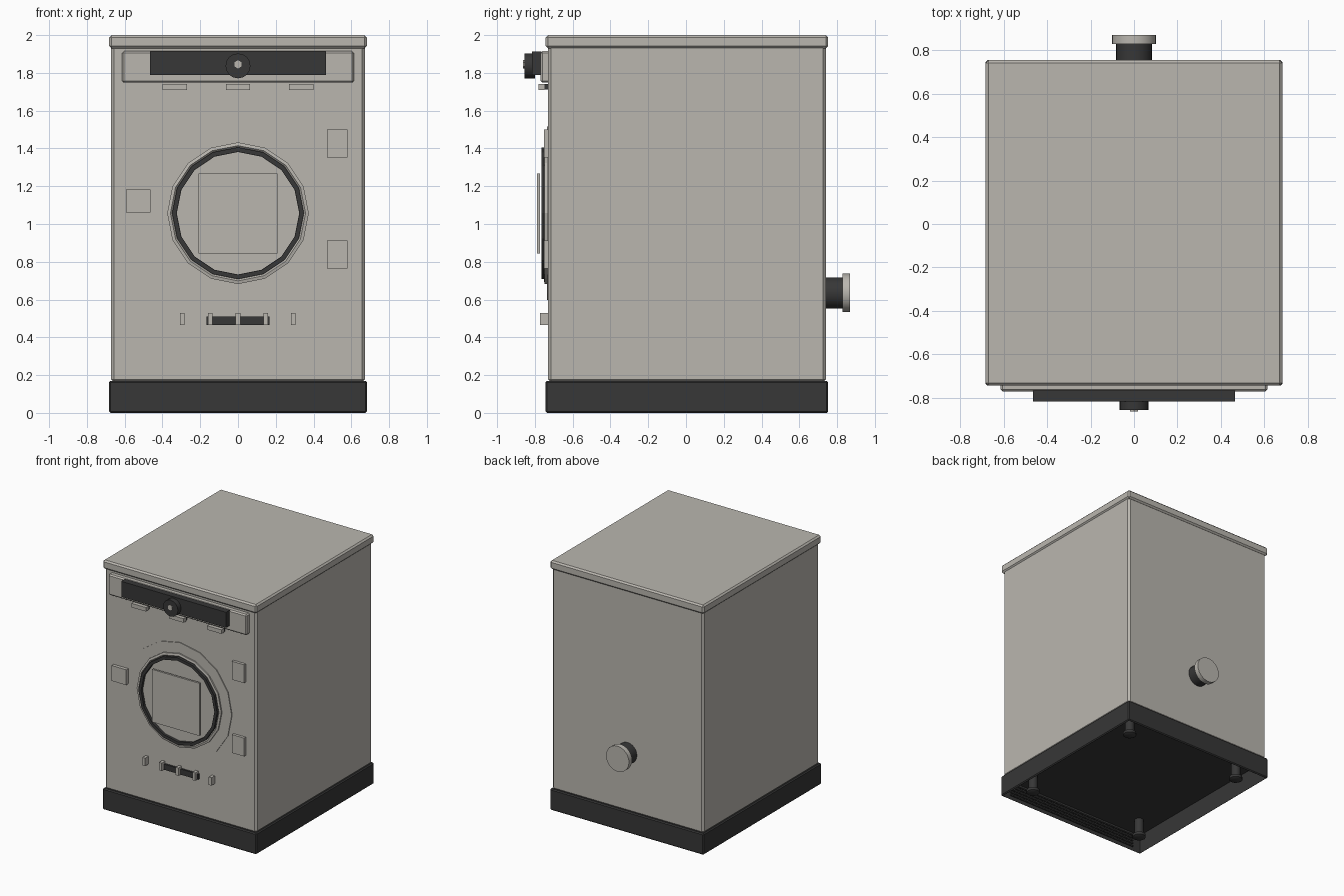
import bpy, math

old = bpy.data.objects.get("Cube")
if old:
    bpy.data.objects.remove(old, do_unlink=True)


def material(name, rgb):
    m = bpy.data.materials.new(name)
    m.use_nodes = True
    m.diffuse_color = (*rgb, 1)
    m.node_tree.nodes["Principled BSDF"].inputs["Base Color"].default_value = (*rgb, 1)
    return m


BEIGE = material("warm grey enamel", (0.49, 0.47, 0.43))
DARK = material("charcoal plastic", (0.038, 0.038, 0.038))


def box(name, xs, ys, zs, mat, bevel=0.0):
    """Box given by its extents on each axis."""
    spans = (xs, ys, zs)
    bpy.ops.mesh.primitive_cube_add(size=1, location=[(a + b) / 2 for a, b in spans])
    ob = bpy.context.object
    ob.name = name
    ob.scale = [b - a for a, b in spans]
    bpy.ops.object.transform_apply(location=False, rotation=False, scale=True)
    ob.data.materials.append(mat)
    if bevel:
        mod = ob.modifiers.new("edge_bevel", "BEVEL")
        mod.width = bevel
        mod.segments = 1
    return ob


def lathe(name, profile, sides, centre, mat, axis="y"):
    """Turn (radius, position) points about an axis; x and z (or x and y) from centre."""
    verts, faces = [], []
    for r, t in profile:
        for i in range(sides):
            a = math.tau * i / sides
            u, v = centre[0] + r * math.sin(a), centre[1] + r * math.cos(a)
            verts.append((u, t, v) if axis == "y" else (u, v, t))
    for k in range(len(profile) - 1):
        for i in range(sides):
            j = (i + 1) % sides
            faces.append((k * sides + i, k * sides + j, (k + 1) * sides + j, (k + 1) * sides + i))
    last = (len(profile) - 1) * sides
    faces.append(tuple(range(sides)))
    faces.append(tuple(last + i for i in range(sides)))
    me = bpy.data.meshes.new(name)
    me.from_pydata(verts, [], faces)
    ob = bpy.data.objects.new(name, me)
    bpy.context.collection.objects.link(ob)
    me.materials.append(mat)
    bpy.ops.object.select_all(action="DESELECT")
    ob.select_set(True)
    bpy.context.view_layer.objects.active = ob
    bpy.ops.object.mode_set(mode="EDIT")
    bpy.ops.mesh.select_all(action="SELECT")
    bpy.ops.mesh.normals_make_consistent(inside=False)
    bpy.ops.object.mode_set(mode="OBJECT")
    return ob


# Cabinet, lid and plinth
box("cabinet", (-0.672, 0.672), (-0.73, 0.74), (0.162, 1.95), BEIGE, 0.016)
box("lid", (-0.682, 0.682), (-0.743, 0.753), (1.93, 2.0), BEIGE, 0.012)
plinth = box("plinth", (-0.682, 0.682), (-0.743, 0.753), (0, 0.17), DARK, 0.008)

# Thin-walled hollow under the plinth
hollow = box("plinth_hollow_cutter", (-0.672, 0.672), (-0.733, 0.743), (-0.1, 0.155), DARK)
hollow.hide_render = True
hollow.hide_set(True)
cut = plinth.modifiers.new("hollow", "BOOLEAN")
cut.object = hollow
cut.operation = "DIFFERENCE"

# Ribs on the inner front wall, and feet
for i in range(5):
    z = 0.03 + 0.024 * i
    box("plinth_rib", (-0.6, 0.6), (-0.735, -0.723), (z, z + 0.01), DARK)
for sx in (-1, 1):
    for y in (-0.56, 0.57):
        lathe("foot", [(0.035, 0.0), (0.05, 0.008), (0.05, 0.03), (0.035, 0.03),
                       (0.035, 0.16)], 12, (sx * 0.52, y), DARK, "z")

# Control panel with dial
box("control_panel", (-0.614, 0.614), (-0.77, -0.72), (1.748, 1.915), BEIGE, 0.01)
box("control_display", (-0.465, 0.465), (-0.815, -0.765), (1.79, 1.914), DARK)
lathe("dial", [(0.066, -0.80), (0.066, -0.855)], 16, (0, 1.837), DARK)
lathe("dial_cap", [(0.022, -0.85), (0.022, -0.862)], 6, (0, 1.845), BEIGE)

# Tabs under the control panel
for x in (-0.335, 0, 0.335):
    box("panel_tab", (x - 0.064, x + 0.064), (-0.78, -0.75), (1.71, 1.742), BEIGE)
    box("panel_tab_base", (x - 0.06, x + 0.06), (-0.75, -0.72), (1.712, 1.74), DARK)

# Round door: flat surround, dished rim, seal ring and recessed face
DOOR = (0, 1.057)
lathe("door_surround", [(0.46, -0.72), (0.46, -0.737)], 16, DOOR, BEIGE)
lathe("door_rim", [(0.375, -0.73), (0.375, -0.748), (0.358, -0.752), (0.345, -0.739)],
      16, DOOR, BEIGE)
lathe("door_seal", [(0.349, -0.735), (0.349, -0.764), (0.325, -0.764), (0.325, -0.741)],
      16, DOOR, DARK)
lathe("door_face", [(0.324, -0.735), (0.324, -0.744)], 16, DOOR, BEIGE)
box("door_window_plate", (-0.21, 0.21), (-0.79, -0.774), (0.845, 1.267), BEIGE)

# Hinges and latch
box("latch", (-0.592, -0.462), (-0.757, -0.72), (1.06, 1.183), BEIGE)
for z in (0.765, 1.353):
    box("hinge", (0.472, 0.58), (-0.752, -0.72), (z, z + 0.147), BEIGE)

# Lower grille with small pegs
box("grille_bar", (-0.168, 0.168), (-0.745, -0.72), (0.465, 0.51), DARK)
for x in (-0.295, -0.148, 0, 0.148, 0.293):
    box("grille_peg", (x - 0.012, x + 0.012), (-0.772, -0.72), (0.465, 0.528), BEIGE)

# Rear outlet
lathe("outlet_pipe", [(0.083, 0.73), (0.083, 0.835)], 24, (0, 0.635), DARK)
lathe("outlet_cap", [(0.102, 0.828), (0.102, 0.868)], 24, (0, 0.635), BEIGE)
for ob in bpy.data.objects:
    if ob.name.startswith(("outlet", "foot", "dial")) and ob.type == "MESH":
        bpy.ops.object.select_all(action="DESELECT")
        ob.select_set(True)
        bpy.context.view_layer.objects.active = ob
        bpy.ops.object.shade_smooth_by_angle(angle=math.radians(32))
